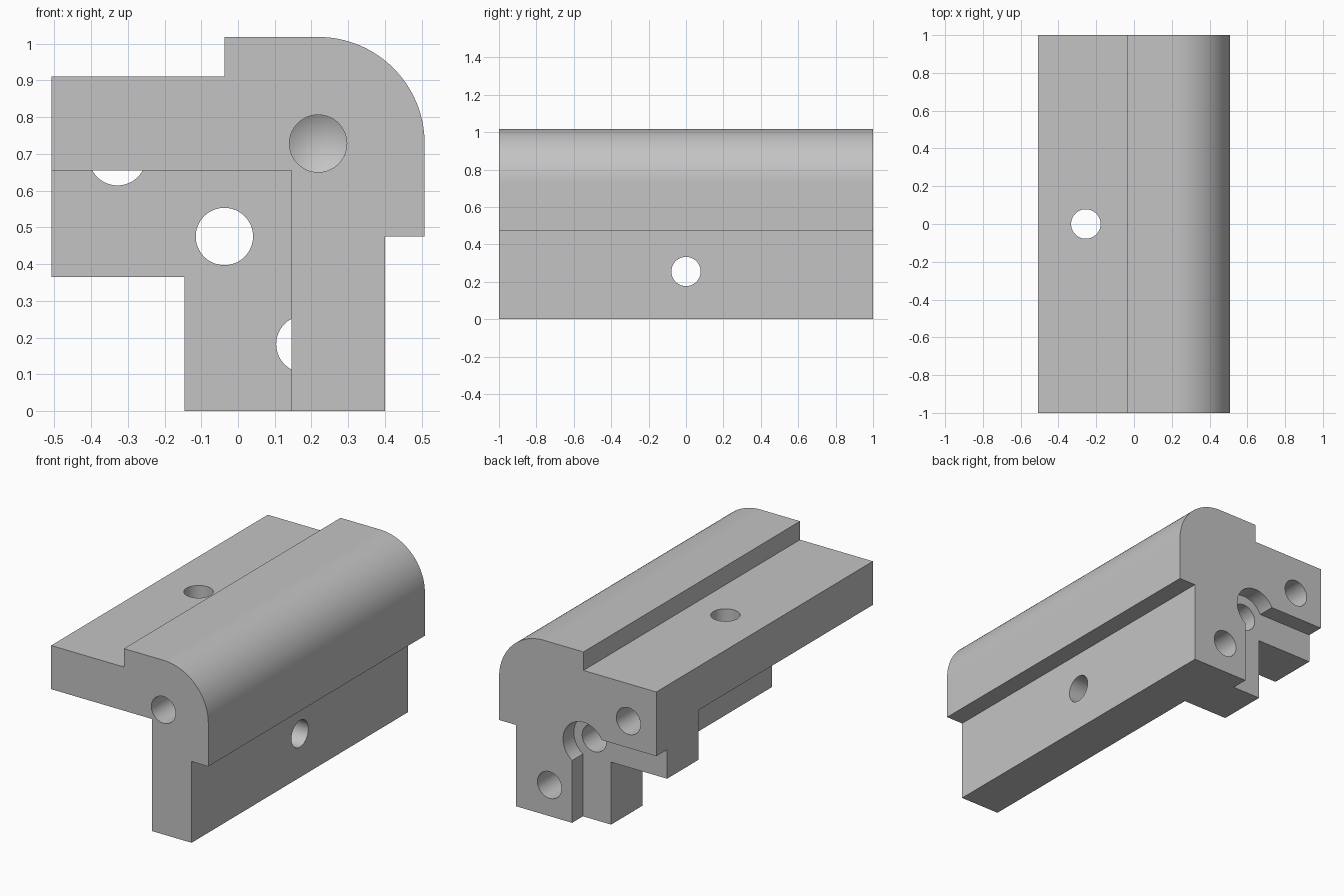
import bpy, bmesh, math
from mathutils import Vector

if "Cube" in bpy.data.objects:
    bpy.data.objects.remove(bpy.data.objects["Cube"], do_unlink=True)

grey = bpy.data.materials.new("plain_grey")
grey.use_nodes = True
grey.diffuse_color = (0.55, 0.55, 0.55, 1)
grey.node_tree.nodes["Principled BSDF"].inputs["Base Color"].default_value = (0.55, 0.55, 0.55, 1)


def finish(bm, name):
    bmesh.ops.recalc_face_normals(bm, faces=bm.faces)
    mesh = bpy.data.meshes.new(name)
    bm.to_mesh(mesh)
    bm.free()
    mesh.materials.append(grey)
    obj = bpy.data.objects.new(name, mesh)
    bpy.context.collection.objects.link(obj)
    return obj


def prism(name, profile, y0, y1):
    """Extrude an x-z profile along y."""
    bm = bmesh.new()
    face = bm.faces.new([bm.verts.new((x, y0, z)) for x, z in profile])
    new = bmesh.ops.extrude_face_region(bm, geom=[face])["geom"]
    verts = [v for v in new if isinstance(v, bmesh.types.BMVert)]
    bmesh.ops.translate(bm, verts=verts, vec=(0, y1 - y0, 0))
    return finish(bm, name)


def rect(x0, x1, z0, z1):
    return [(x0, z0), (x1, z0), (x1, z1), (x0, z1)]


def drill(name, start, end, radius, tip=0.0):
    """Round cutter between two points, with an optional conical tip."""
    start, end = Vector(start), Vector(end)
    axis = end - start
    bm = bmesh.new()
    bmesh.ops.create_cone(bm, cap_ends=True, segments=64, radius1=radius,
                          radius2=radius, depth=axis.length)
    if tip:
        bm.faces.ensure_lookup_table()
        cap = max(bm.faces, key=lambda f: f.calc_center_median().z)
        for v in bmesh.ops.poke(bm, faces=[cap])["verts"]:
            v.co.z += tip
    obj = finish(bm, name)
    obj.rotation_mode = 'QUATERNION'
    obj.rotation_quaternion = axis.to_track_quat('Z', 'Y')
    obj.location = (start + end) / 2
    return obj


# Angle block: stepped outer shape with one rounded corner
cx, cz, r = 0.218, 0.728, 0.29
arc = [(cx + r * math.sin(a), cz + r * math.cos(a))
       for a in (math.pi / 2 * i / 32 for i in range(33))]
outline = ([(-0.508, 0.365), (-0.508, 0.91), (-0.037, 0.91), (-0.037, cz + r)] + arc +
           [(0.508, 0.475), (0.4, 0.475), (0.4, 0), (-0.146, 0), (-0.146, 0.365)])
block = prism("angle_block", outline, -1, 1)

R = 0.078
TIP = 0.045
cutters = [
    # Long channel in front of the web, shallow pocket behind it
    prism("front_channel", rect(-0.7, 0.145, -0.2, 0.655), -1.2, 0.61),
    prism("back_pocket", rect(-0.7, 0.036, -0.2, 0.535), 0.9, 1.2),
    # Web hole with counterbore
    drill("web_hole", (-0.037, 0.4, 0.475), (-0.037, 1.1, 0.475), R),
    drill("web_counterbore", (-0.037, 0.9, 0.475), (-0.037, 1.2, 0.475), 0.132),
    # Blind holes in the ends
    drill("back_arm_hole", (-0.328, 1.1, 0.692), (-0.328, 0.5, 0.692), R, TIP),
    drill("back_leg_hole", (0.182, 1.1, 0.182), (0.182, 0.5, 0.182), R, TIP),
    drill("front_hole", (cx, -1.1, cz), (cx, -0.5, cz), R, TIP),
    # Cross holes through the two walls
    drill("top_hole", (-0.255, 0, 0.5), (-0.255, 0, 1.2), R),
    drill("side_hole", (0.0, 0, 0.255), (0.6, 0, 0.255), R),
]

bpy.context.view_layer.update()
bpy.ops.object.select_all(action='DESELECT')
block.select_set(True)
bpy.context.view_layer.objects.active = block
for cutter in cutters:
    cutter.hide_render = True
    mod = block.modifiers.new(cutter.name, 'BOOLEAN')
    mod.operation = 'DIFFERENCE'
    mod.solver = 'EXACT'
    mod.object = cutter
    bpy.ops.object.modifier_apply(modifier=mod.name)
for cutter in cutters:
    bpy.data.objects.remove(cutter, do_unlink=True)

bpy.ops.object.shade_smooth_by_angle(angle=math.radians(25))
